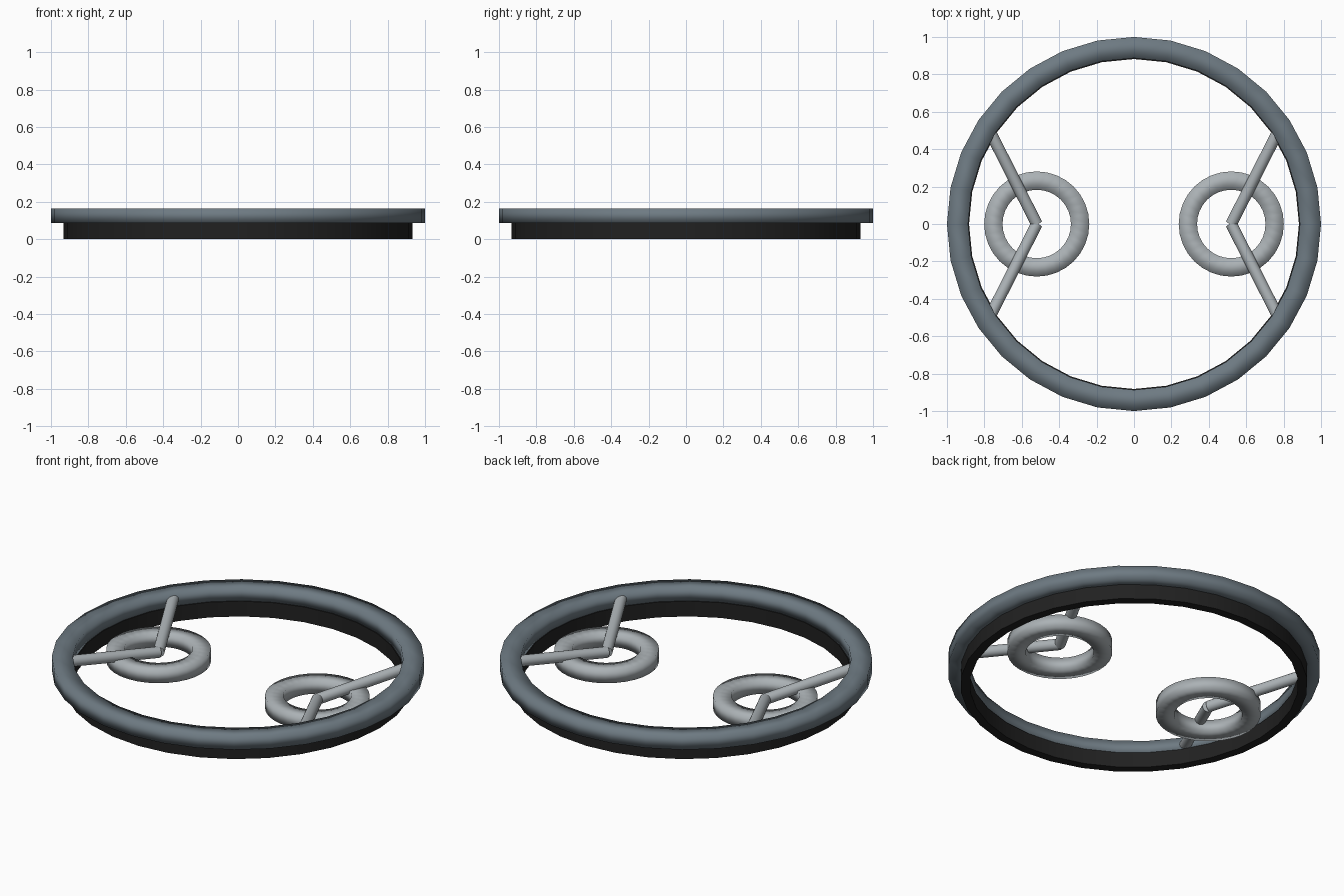
import bpy, bmesh, math
from mathutils import Vector

cube = bpy.data.objects.get("Cube")
if cube:
    bpy.data.objects.remove(cube, do_unlink=True)


def material(name, color, roughness):
    mat = bpy.data.materials.new(name)
    mat.use_nodes = True
    mat.diffuse_color = (*color, 1)
    shader = mat.node_tree.nodes["Principled BSDF"]
    shader.inputs["Base Color"].default_value = (*color, 1)
    shader.inputs["Roughness"].default_value = roughness
    return mat


steel = material("slate grey", (0.155, 0.195, 0.225), 0.5)
silver = material("light silver", (0.41, 0.445, 0.465), 0.5)
rubber = material("black", (0.015, 0.015, 0.015), 0.7)


def finish(name, bm, mat, sharp=False):
    bmesh.ops.recalc_face_normals(bm, faces=bm.faces)
    mesh = bpy.data.meshes.new(name)
    bm.to_mesh(mesh)
    bm.free()
    mesh.materials.append(mat)
    obj = bpy.data.objects.new(name, mesh)
    bpy.context.collection.objects.link(obj)
    bpy.ops.object.select_all(action="DESELECT")
    obj.select_set(True)
    bpy.context.view_layer.objects.active = obj
    if sharp:
        bpy.ops.object.shade_smooth_by_angle(angle=math.radians(40))
    else:
        bpy.ops.object.shade_smooth()
    return obj


def ring(name, inner, outer, bottom, top, mat, x=0, sharp=False, sides=32):
    """Revolve a rectangular section around a vertical axis."""
    bm = bmesh.new()
    section = [(inner, bottom), (outer, bottom), (outer, top), (inner, top)]
    loops = []
    for i in range(sides):
        a = math.tau * i / sides
        loops.append([bm.verts.new((x + r * math.cos(a), r * math.sin(a), z))
                      for r, z in section])
    for i in range(sides):
        a, b = loops[i], loops[(i + 1) % sides]
        for j in range(4):
            k = (j + 1) % 4
            bm.faces.new((a[j], b[j], b[k], a[k]))
    return finish(name, bm, mat, sharp)


def rod(name, start, end, radius, mat):
    """Capped cylinder between two points."""
    start, end = Vector(start), Vector(end)
    axis = end - start
    bm = bmesh.new()
    bmesh.ops.create_cone(bm, cap_ends=True, segments=24, radius1=radius,
                          radius2=radius, depth=axis.length)
    turn = axis.to_track_quat("Z", "Y").to_matrix().to_4x4()
    bmesh.ops.transform(bm, matrix=turn, verts=bm.verts)
    bmesh.ops.translate(bm, vec=(start + end) / 2, verts=bm.verts)
    return finish(name, bm, mat, True)


# Large rim and the black band under it
ring("outer_rim", 0.887, 1.0, 0.087, 0.165, steel)
ring("lower_band", 0.882, 0.932, 0.0, 0.09, rubber, sharp=True)

# Small rings on each side, held by a pair of rising spokes
for side, sx in (("left", 1), ("right", -1)):
    ring(side + "_small_ring", 0.183, 0.281, 0.007, 0.082, silver, x=sx * 0.52)
    for place, sy in (("front", -1), ("back", 1)):
        rod(f"{side}_{place}_spoke", (sx * 0.52, 0, 0.06),
            (sx * 0.765, sy * 0.485, 0.126), 0.031, silver)
